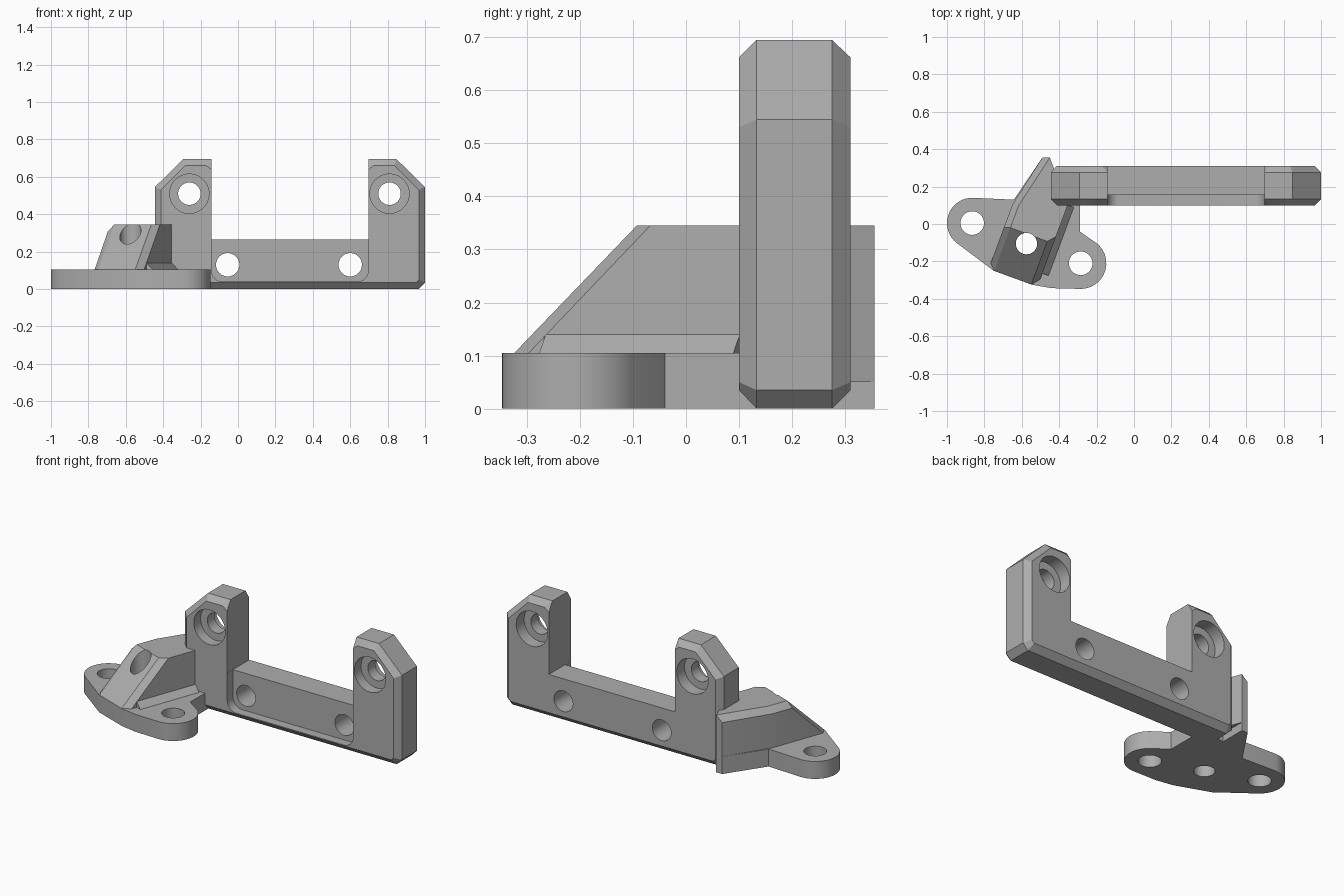
import bpy, bmesh
from math import radians, cos, sin
from mathutils import Vector

old = bpy.data.objects.get("Cube")
if old:
    bpy.data.objects.remove(old)

grey = bpy.data.materials.new("mid grey")
grey.use_nodes = True
grey.diffuse_color = (0.42, 0.42, 0.42, 1)
grey.node_tree.nodes["Principled BSDF"].inputs["Base Color"].default_value = grey.diffuse_color


def finish(name, bm):
    bmesh.ops.remove_doubles(bm, verts=bm.verts, dist=0.0001)
    bmesh.ops.recalc_face_normals(bm, faces=bm.faces)
    mesh = bpy.data.meshes.new(name)
    bm.to_mesh(mesh)
    bm.free()
    mesh.materials.append(grey)
    ob = bpy.data.objects.new(name, mesh)
    bpy.context.collection.objects.link(ob)
    return ob


def loft(name, rings):
    """Skin matching closed rings of 3D points and cap both ends."""
    bm = bmesh.new()
    loops = [[bm.verts.new(p) for p in ring] for ring in rings]
    n = len(loops[0])
    for a, b in zip(loops, loops[1:]):
        for i in range(n):
            j = (i + 1) % n
            bm.faces.new((a[i], a[j], b[j], b[i]))
    bm.faces.new(loops[0])
    bm.faces.new(loops[-1])
    return finish(name, bm)


def arc(cx, cy, r, start, end, steps=16):
    angles = [radians(start + (end - start) * i / steps) for i in range(steps + 1)]
    return [(cx + r * cos(a), cy + r * sin(a)) for a in angles]


def prism_y(name, outline, y0, y1):
    return loft(name, [[(x, y, z) for x, z in outline] for y in (y0, y1)])


def prism_z(name, outline, z0, z1):
    return loft(name, [[(x, y, z) for x, y in outline] for z in (z0, z1)])


def circle(cx, cy, r):
    return arc(cx, cy, r, 0, 360, 48)[:-1]


def cut(ob, cutters):
    bpy.context.view_layer.objects.active = ob
    for c in cutters:
        c.hide_render = True
        mod = ob.modifiers.new("cut", 'BOOLEAN')
        mod.operation = 'DIFFERENCE'
        mod.solver = 'EXACT'
        mod.object = c
        bpy.ops.object.modifier_apply(modifier=mod.name)
        bpy.data.objects.remove(c)


def shade(ob):
    bpy.ops.object.select_all(action='DESELECT')
    ob.select_set(True)
    bpy.context.view_layer.objects.active = ob
    bpy.ops.object.shade_smooth_by_angle(angle=radians(25))


# U-shaped bracket: mirrored half outline, with chamfered front and back rims
MID = 0.2775
full = [(0.42, 0.265), (0.42, 0.695), (0.42, 0.695), (0.57, 0.695),
        (0.7225, 0.545), (0.7225, 0.035), (0.6875, 0)]
inset = [(0.42, 0.265), (0.42, 0.64), (0.45, 0.662), (0.558, 0.662),
         (0.69, 0.53), (0.69, 0.05), (0.674, 0.035)]


def u_ring(half, y):
    right = [(MID + u, y, z) for u, z in half]
    left = [(MID - u, y, z) for u, z in reversed(half)]
    return right + left


bracket = loft("bracket", [u_ring(inset, 0.10), u_ring(full, 0.133),
                           u_ring(full, 0.275), u_ring(inset, 0.31)])

# Shallow pocket between the posts, rounded at its lower corners
w = 0.4195
pocket = (arc(MID - w + 0.06, 0.10, 0.06, 180, 270, 8)
          + arc(MID + w - 0.06, 0.10, 0.06, 270, 360, 8)
          + [(MID + w, 0.3), (MID - w, 0.3)])
cutters = [prism_y("pocket_cutter", pocket, 0, 0.155)]

# Post holes with counterbores on both sides, and plain holes in the web
for x in (-0.26, 0.81):
    cutters.append(prism_y("bolt_cutter", circle(x, 0.51, 0.06), 0, 0.5))
    cutters.append(prism_y("front_bore_cutter", circle(x, 0.51, 0.105), 0, 0.165))
    cutters.append(prism_y("back_bore_cutter", circle(x, 0.51, 0.105), 0.235, 0.5))
for x in (-0.055, 0.6):
    cutters.append(prism_y("web_hole_cutter", circle(x, 0.13, 0.0625), 0, 0.5))
cut(bracket, cutters)
shade(bracket)

# Foot plate with two rounded ears
EAR_A, EAR_B, CENTRE = (-0.865, 0.005), (-0.285, -0.21), (-0.575, -0.105)
outline = (arc(*EAR_A, 0.135, 88, 232)
           + [(-0.75, -0.25), (-0.545, -0.325), (-0.44, -0.343)]
           + arc(*EAR_B, 0.137, -92, 50)
           + [(-0.29, -0.04), (-0.29, 0.2), (-0.45, 0.2),
              (-0.45, 0.355), (-0.49, 0.355), (-0.642, 0.13)])
foot = prism_z("foot_plate", outline, 0, 0.105)
cut(foot, [prism_z("hole_cutter", circle(*c, r), -0.1, 0.6)
           for c, r in ((EAR_A, 0.063), (EAR_B, 0.063), (CENTRE, 0.057))])
shade(foot)

# Sloped block on the foot, set along a turned axis
side, axis = Vector((0.938, -0.347, 0)), Vector((0.347, 0.938, 0))


def turned(u, v, z):
    return Vector((*CENTRE, z)) + side * u + axis * v


def hull(name, points):
    bm = bmesh.new()
    for p in points:
        bm.verts.new(p)
    res = bmesh.ops.convex_hull(bm, input=bm.verts)
    spare = [g for g in res["geom_interior"] if isinstance(g, bmesh.types.BMVert)]
    bmesh.ops.delete(bm, geom=spare, context='VERTS')
    bmesh.ops.dissolve_limit(bm, angle_limit=radians(1), verts=bm.verts, edges=bm.edges)
    return finish(name, bm)


LOW, RIM, TOP = 0.05, 0.31, 0.345
block = hull("sloped_block", [
    turned(-0.11, -0.196, 0.105), turned(0.10, -0.196, 0.105),
    turned(-0.11, -0.19, LOW), turned(0.10, -0.19, LOW),
    turned(-0.143, -0.165, 0.105), turned(-0.143, -0.16, LOW),
    turned(0.135, -0.154, 0.105), turned(0.135, -0.15, LOW),
    turned(-0.11, 0.05, TOP), turned(0.10, 0.05, TOP), turned(0.135, 0.09, TOP),
    turned(-0.143, 0.04, RIM), turned(-0.143, 0.171, RIM), turned(-0.143, 0.171, LOW),
    turned(-0.11, 0.175, TOP), turned(0.135, 0.27, TOP), turned(0.135, 0.27, LOW),
    (-0.49, 0.355, RIM), (-0.49, 0.355, LOW), (-0.45, 0.355, TOP), (-0.45, 0.355, LOW)])
cut(block, [prism_z("hole_cutter", circle(*CENTRE, 0.057), -0.1, 0.6)])
shade(block)

# Small sloped fillet where the block meets the foot
hull("block_fillet", [turned(u, v, z) for v in (-0.12, 0.27)
                      for u, z in ((0.12, 0.14), (0.135, 0.14), (0.17, 0.105), (0.12, 0.1))])
